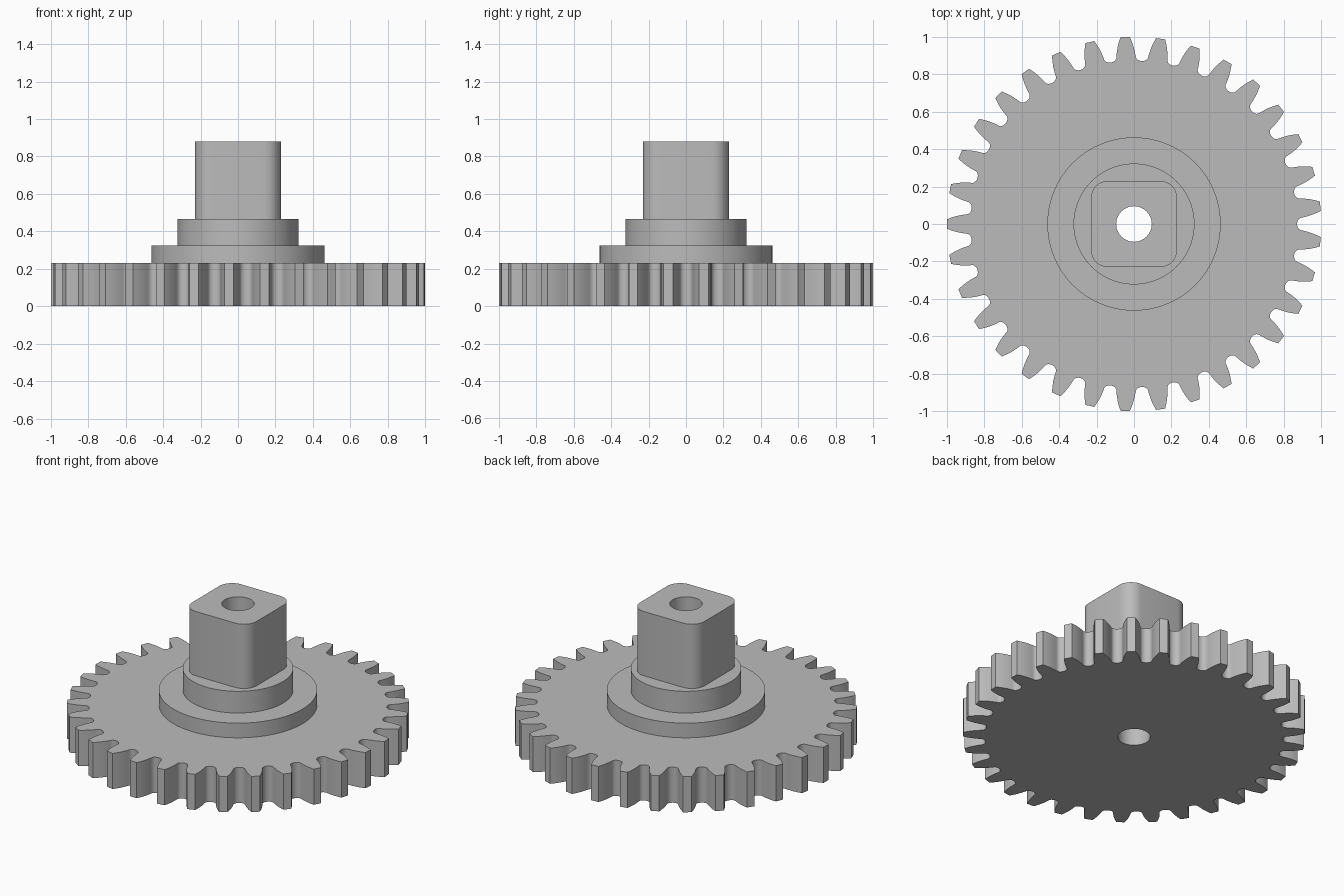
import bpy
import bmesh
from math import cos, sin, pi, radians

cube = bpy.data.objects.get("Cube")
if cube:
    bpy.data.objects.remove(cube, do_unlink=True)

TEETH = 33
BORE = 0.095

grey = bpy.data.materials.new("plain grey")
grey.use_nodes = True
grey.diffuse_color = (0.5, 0.5, 0.5, 1)
grey.node_tree.nodes["Principled BSDF"].inputs["Base Color"].default_value = (0.5, 0.5, 0.5, 1)


def polar(r, a):
    return (r * cos(a), r * sin(a))


def circle(r, n=96):
    return [polar(r, 2 * pi * i / n) for i in range(n)]


def rounded_square(half, radius, steps=8):
    pts = []
    for q in range(4):
        mid = pi / 4 + q * pi / 2
        cx, cy = polar((half - radius) * 2 ** 0.5, mid)
        for i in range(steps + 1):
            x, y = polar(radius, q * pi / 2 + i * pi / 2 / steps)
            pts.append((cx + x, cy + y))
    return pts


def gear_outline():
    # Tooth flank as (radius, half angle), from base to tip
    flank = [(0.902, 0.0565), (0.92, 0.0525), (0.943, 0.0465),
             (0.965, 0.039), (0.985, 0.031), (1.0, 0.0245)]
    root, base = 0.871, flank[0]
    half_pitch = pi / TEETH
    gap = half_pitch - base[1]
    pts = []
    for t in range(TEETH):
        mid = half_pitch + 2 * half_pitch * t
        # Rounded root before the tooth, then both flanks
        for i in range(1, 8):
            u = pi * i / 8
            pts.append(polar(base[0] - (base[0] - root) * sin(u) ** 0.8,
                             mid - half_pitch - gap * cos(u)))
        pts += [polar(r, mid - a) for r, a in flank]
        pts += [polar(r, mid + a) for r, a in reversed(flank)]
    return pts


def bored_prism(name, outline, z0, z1):
    """Extrude an outline upward, leaving the central bore open."""
    bm = bmesh.new()
    edges = []
    for loop in (outline, circle(BORE, 48)):
        vs = [bm.verts.new((x, y, z0)) for x, y in loop]
        edges += [bm.edges.new((v, vs[i - 1])) for i, v in enumerate(vs)]
    bmesh.ops.triangle_fill(bm, edges=edges, use_beauty=True, use_dissolve=False)
    ext = bmesh.ops.extrude_face_region(bm, geom=bm.faces[:], use_keep_orig=True)
    top = [g for g in ext["geom"] if isinstance(g, bmesh.types.BMVert)]
    bmesh.ops.translate(bm, verts=top, vec=(0, 0, z1 - z0))
    bmesh.ops.recalc_face_normals(bm, faces=bm.faces[:])
    mesh = bpy.data.meshes.new(name)
    bm.to_mesh(mesh)
    bm.free()
    mesh.materials.append(grey)
    obj = bpy.data.objects.new(name, mesh)
    bpy.context.collection.objects.link(obj)
    bpy.ops.object.select_all(action="DESELECT")
    obj.select_set(True)
    bpy.context.view_layer.objects.active = obj
    bpy.ops.object.shade_smooth_by_angle(angle=radians(30))
    return obj


# Stacked parts from bottom to top
bored_prism("gear_wheel", gear_outline(), 0, 0.23)
bored_prism("flange", circle(0.463), 0.23, 0.325)
bored_prism("collar", circle(0.323), 0.325, 0.465)
bored_prism("square_shaft", rounded_square(0.23, 0.09), 0.465, 0.88)
